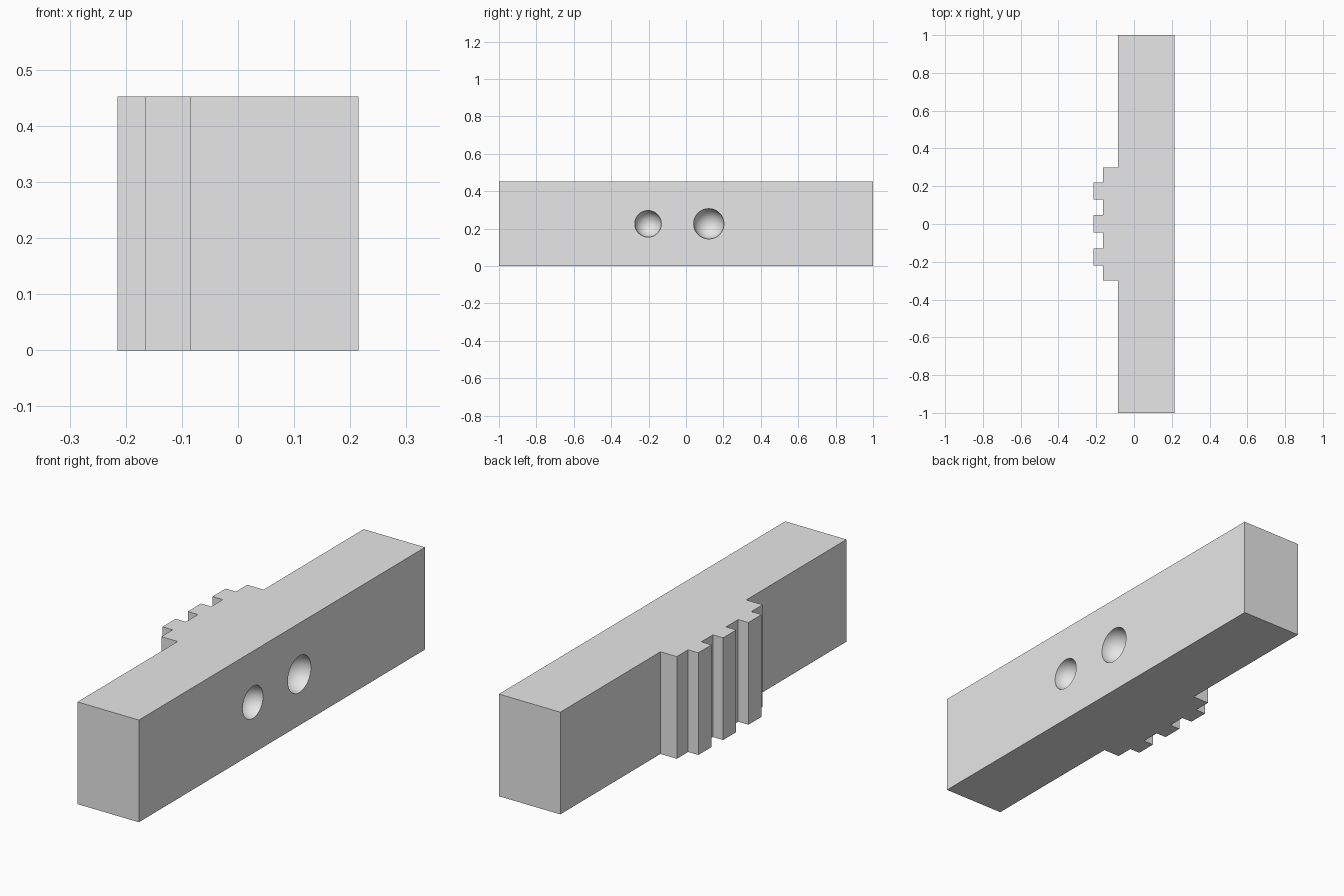
import bpy
import bmesh
import math

cube = bpy.data.objects.get("Cube")
if cube:
    bpy.data.objects.remove(cube, do_unlink=True)

HEIGHT = 0.452
BACK, PAD, TIP, FACE = -0.085, -0.165, -0.215, 0.215

grey = bpy.data.materials.new("plain grey")
grey.use_nodes = True
grey.diffuse_color = (0.8, 0.8, 0.8, 1)
grey.node_tree.nodes["Principled BSDF"].inputs["Base Color"].default_value = (0.8, 0.8, 0.8, 1)

# Plan outline: long bar with a raised pad carrying three teeth
outline = [(FACE, -1), (FACE, 1), (BACK, 1), (BACK, 0.3), (PAD, 0.3)]
for centre in (0.175, 0.002, -0.175):
    hi, lo = centre + 0.046, centre - 0.046
    outline += [(PAD, hi), (TIP, hi), (TIP, lo), (PAD, lo)]
outline += [(PAD, -0.3), (BACK, -0.3), (BACK, -1)]

bm = bmesh.new()
base = bm.faces.new([bm.verts.new((x, y, 0)) for x, y in outline])
top = bmesh.ops.extrude_face_region(bm, geom=[base])
bmesh.ops.translate(bm, vec=(0, 0, HEIGHT),
                    verts=[v for v in top["geom"] if isinstance(v, bmesh.types.BMVert)])
bmesh.ops.recalc_face_normals(bm, faces=bm.faces)
mesh = bpy.data.meshes.new("toothed_bar")
bm.to_mesh(mesh)
bm.free()
mesh.materials.append(grey)
bar = bpy.data.objects.new("toothed_bar", mesh)
bpy.context.collection.objects.link(bar)

# Two round dimples in the flat long side
cutters = []
for name, y, radius in (("small_dimple", -0.203, 0.071), ("large_dimple", 0.122, 0.081)):
    bpy.ops.mesh.primitive_uv_sphere_add(segments=48, ring_count=24, radius=radius,
                                         location=(FACE, y, HEIGHT / 2),
                                         rotation=(0, math.pi / 2, 0))
    cutter = bpy.context.object
    cutter.name = name + "_cutter"
    cutter.hide_render = True
    cutter.data.materials.append(grey)
    cutters.append(cutter)
    cut = bar.modifiers.new(name, "BOOLEAN")
    cut.operation = "DIFFERENCE"
    cut.solver = "EXACT"
    cut.object = cutter

# Apply the cuts, drop the cutters and smooth the dimples
bpy.ops.object.select_all(action="DESELECT")
bpy.context.view_layer.objects.active = bar
bar.select_set(True)
for modifier in list(bar.modifiers):
    bpy.ops.object.modifier_apply(modifier=modifier.name)
for cutter in cutters:
    bpy.data.objects.remove(cutter, do_unlink=True)
bpy.ops.object.shade_smooth_by_angle(angle=math.radians(30))
